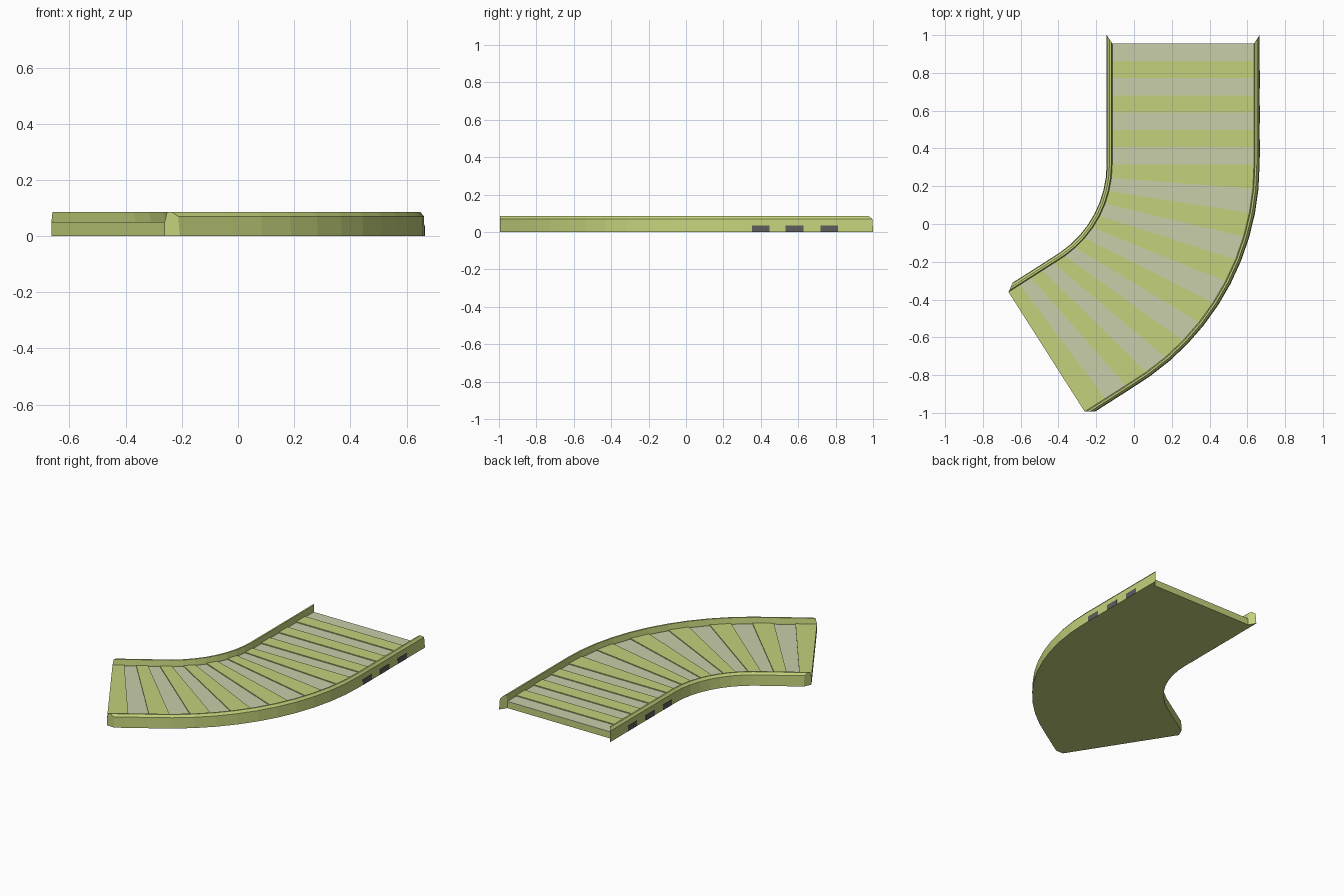
import bpy, bmesh, math

cube = bpy.data.objects.get("Cube")
if cube:
    bpy.data.objects.remove(cube)

# Layout of the track: a straight run, then a bend with a short straight exit
CX, CY = -0.708, 0.315          # bend centre
R_IN, R_OUT = 0.593, 1.343      # deck edges, measured from the bend centre
BEND = math.radians(57.5)
EXIT = 0.326
N_STRAIGHT, N_BEND = 7, 13
N = N_STRAIGHT + N_BEND
PITCH = 0.0915
RAIL_W, SKEW = 0.03, 0.045


def material(name, rgb):
    m = bpy.data.materials.new(name)
    m.use_nodes = True
    m.diffuse_color = (*rgb, 1)
    bsdf = m.node_tree.nodes["Principled BSDF"]
    bsdf.inputs["Base Color"].default_value = (*rgb, 1)
    bsdf.inputs["Roughness"].default_value = 0.8
    return m


green = material("lime green", (0.55, 0.64, 0.20))
pale = material("pale grey green", (0.58, 0.62, 0.40))
dark = material("dark grey", (0.11, 0.11, 0.11))


def station(i, r, skew=0.0):
    """Plan position at slat boundary i on the line of radius r."""
    if i <= N_STRAIGHT:
        y = CY + (N_STRAIGHT - i) * PITCH
        return CX + r, y + (skew if i == 0 else 0)
    s = (i - N_STRAIGHT) / N_BEND * (r * BEND + EXIT)
    if i == N:
        s -= skew
    a = min(s / r, BEND)
    rest = s - r * a
    return (CX + r * math.cos(a) - rest * math.sin(a),
            CY - r * math.sin(a) - rest * math.cos(a))


def loft(bm, rings):
    """Join closed rings of points into a capped solid."""
    rows = [[bm.verts.new(p) for p in ring] for ring in rings]
    n = len(rows[0])
    for a, b in zip(rows, rows[1:]):
        for k in range(n):
            bm.faces.new((a[k], a[(k + 1) % n], b[(k + 1) % n], b[k]))
    bm.faces.new(rows[0])
    bm.faces.new(rows[-1])


def finish(name, bm, mat):
    bmesh.ops.recalc_face_normals(bm, faces=bm.faces)
    mesh = bpy.data.meshes.new(name)
    bm.to_mesh(mesh)
    bm.free()
    mesh.materials.append(mat)
    obj = bpy.data.objects.new(name, mesh)
    bpy.context.collection.objects.link(obj)
    return obj


def deck_ring(i, z0, z1):
    inner, outer = station(i, R_IN), station(i, R_OUT)
    return [(*inner, z0), (*outer, z0), (*outer, z1), (*inner, z1)]


# Deck base
bm = bmesh.new()
loft(bm, [deck_ring(i, 0, 0.04) for i in range(N + 1)])
finish("deck_base", bm, green)

# Alternating slats, the pale ones slightly lower
for name, first, top, mat in (("pale_slats", 0, 0.044, pale),
                              ("green_slats", 1, 0.05, green)):
    bm = bmesh.new()
    for i in range(first, N, 2):
        loft(bm, [deck_ring(j, 0.04, top) for j in (i, i + 1)])
    finish(name, bm, mat)

# Side rails with bevelled tops and slanted ends
profile = [(0, 0), (0, 0.05), (0.005, 0.085), (0.015, 0.085),
           (0.027, 0.07), (RAIL_W, 0)]
for name, r, side in (("inner_rail", R_IN, -1), ("outer_rail", R_OUT, 1)):
    bm = bmesh.new()
    loft(bm, [[(*station(i, r + side * w, SKEW * w / RAIL_W), z)
               for w, z in profile] for i in range(N + 1)])
    finish(name, bm, green)

    # Three dark vents on the straight part of each rail
    bm = bmesh.new()
    x0, x1 = (CX + r + side * w for w in (0.024, 0.031))
    for y in (0.40, 0.58, 0.765):
        loft(bm, [[(x0, yy, 0), (x1, yy, 0), (x1, yy, 0.035), (x0, yy, 0.035)]
                  for yy in (y - 0.047, y + 0.047)])
    finish(name + "_vents", bm, dark)
